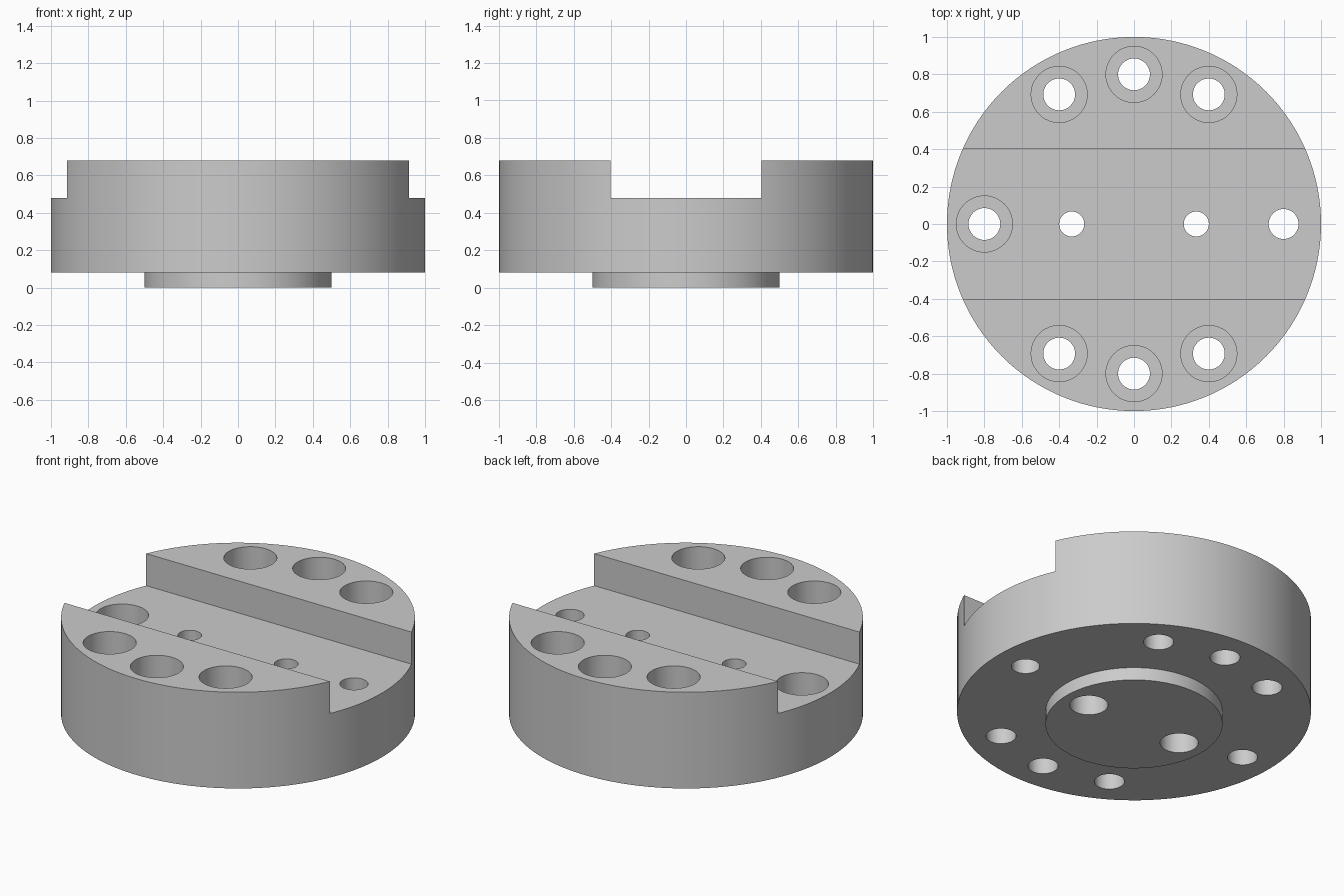
import bpy
import bmesh
from math import cos, sin, pi, radians

if "Cube" in bpy.data.objects:
    bpy.data.objects.remove(bpy.data.objects["Cube"], do_unlink=True)

# Single plain metal colour
metal = bpy.data.materials.new("grey_metal")
metal.use_nodes = True
GREY = (0.6, 0.6, 0.6, 1)
metal.diffuse_color = GREY
metal.node_tree.nodes["Principled BSDF"].inputs["Base Color"].default_value = GREY


def turned(name, profile, x=0, y=0, sides=48):
    """Solid of revolution from (radius, z) points listed bottom to top."""
    bm = bmesh.new()
    rings = []
    for r, z in profile:
        rings.append([bm.verts.new((x + r * cos(2 * pi * i / sides),
                                    y + r * sin(2 * pi * i / sides), z))
                      for i in range(sides)])
    for low, high in zip(rings, rings[1:]):
        for i in range(sides):
            j = (i + 1) % sides
            bm.faces.new((low[i], low[j], high[j], high[i]))
    bm.faces.new(rings[0][::-1])
    bm.faces.new(rings[-1])
    mesh = bpy.data.meshes.new(name)
    bm.to_mesh(mesh)
    bm.free()
    mesh.materials.append(metal)
    obj = bpy.data.objects.new(name, mesh)
    bpy.context.collection.objects.link(obj)
    return obj


def cut(target, cutter):
    """Subtract the cutter for good, then discard it."""
    mod = target.modifiers.new("cut", 'BOOLEAN')
    mod.operation = 'DIFFERENCE'
    mod.solver = 'EXACT'
    mod.object = cutter
    bpy.context.view_layer.objects.active = target
    bpy.ops.object.modifier_apply(modifier=mod.name)
    bpy.data.objects.remove(cutter, do_unlink=True)


BASE, SLOT, TOP = 0.08, 0.48, 0.68
ABOVE, BELOW = TOP + 0.1, -0.1

# Round flange with a locating boss underneath
flange = turned("slotted_flange",
                [(0.5, 0), (0.5, BASE), (1, BASE), (1, TOP)], sides=128)

# Slot across the top
bpy.ops.mesh.primitive_cube_add(size=1, location=(0, 0, SLOT + 0.5))
slot = bpy.context.object
slot.name = "slot_cutter"
slot.scale = (3, 0.805, 1)
slot.data.materials.append(metal)
bpy.context.view_layer.update()
cut(flange, slot)

# Counterbored bolt holes on the bolt circle
SEAT = 0.3
for angle in (60, 90, 120, 180, 240, 270, 300):
    a = radians(angle)
    cut(flange, turned("bolt_hole_cutter",
                       [(0.085, BELOW), (0.085, SEAT), (0.15, SEAT), (0.15, ABOVE)],
                       0.8 * cos(a), 0.8 * sin(a)))

# Plain dowel hole
cut(flange, turned("dowel_hole_cutter", [(0.08, BELOW), (0.08, ABOVE)], 0.8, 0))

# Two slot holes, counterbored from below through the boss
for x in (-0.333, 0.333):
    cut(flange, turned("slot_hole_cutter",
                       [(0.108, BELOW), (0.108, 0.2), (0.067, 0.2), (0.067, ABOVE)], x, 0))

bpy.ops.object.select_all(action='DESELECT')
flange.select_set(True)
bpy.context.view_layer.objects.active = flange
bpy.ops.object.shade_smooth_by_angle(angle=radians(30))
